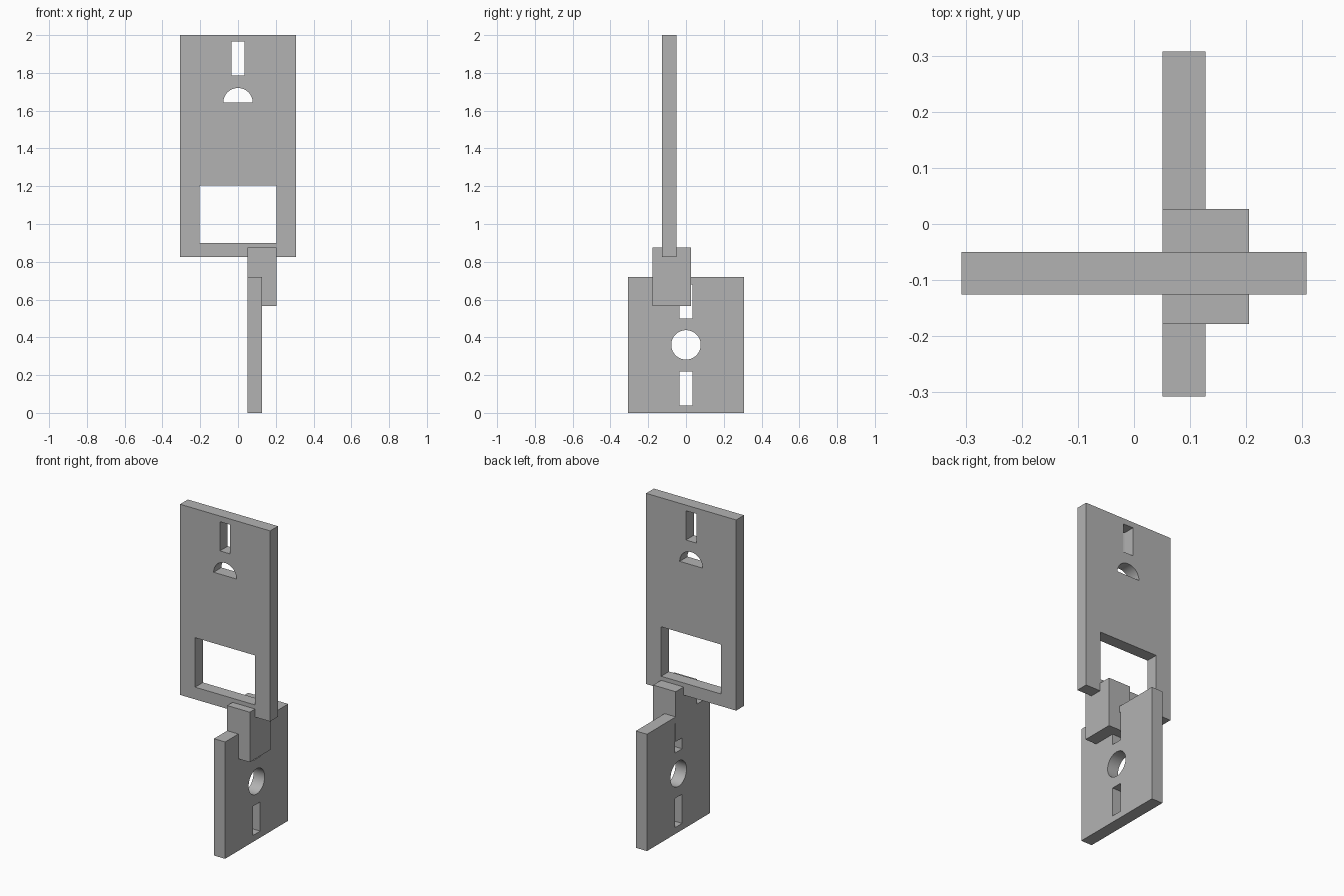
import bpy
import bmesh
from math import sin, cos, pi, radians
from mathutils import Matrix

cube = bpy.data.objects.get("Cube")
if cube:
    bpy.data.objects.remove(cube, do_unlink=True)

GREY = (0.45, 0.45, 0.45, 1)
grey = bpy.data.materials.new("plain grey")
grey.use_nodes = True
grey.diffuse_color = GREY
grey.node_tree.nodes["Principled BSDF"].inputs["Base Color"].default_value = GREY


def rect(half_width, low, high):
    return [(-half_width, low), (half_width, low), (half_width, high), (-half_width, high)]


def arc(radius, height, sweep, steps):
    return [(radius * cos(sweep * i / steps), height + radius * sin(sweep * i / steps))
            for i in range(steps)]


def finish(name, bm, smooth=False):
    mesh = bpy.data.meshes.new(name)
    bm.to_mesh(mesh)
    bm.free()
    mesh.materials.clear()
    mesh.materials.append(grey)
    obj = bpy.data.objects.new(name, mesh)
    bpy.context.collection.objects.link(obj)
    if smooth:
        bpy.ops.object.select_all(action="DESELECT")
        obj.select_set(True)
        bpy.context.view_layer.objects.active = obj
        bpy.ops.object.shade_smooth_by_angle(angle=radians(30))
    return obj


def plate(name, loops, thickness, transform):
    """Fill an outline with holes, give it thickness and stand it up."""
    curve = bpy.data.curves.new(name + " outline", "CURVE")
    curve.dimensions = "2D"
    curve.fill_mode = "BOTH"
    curve.extrude = thickness / 2
    for loop in loops:
        spline = curve.splines.new("POLY")
        spline.points.add(len(loop) - 1)
        for point, (u, v) in zip(spline.points, loop):
            point.co = (u, v, 0, 1)
        spline.use_cyclic_u = True
    helper = bpy.data.objects.new(name + " outline", curve)
    bpy.context.collection.objects.link(helper)
    bpy.context.view_layer.update()
    filled = bpy.data.meshes.new_from_object(
        helper.evaluated_get(bpy.context.evaluated_depsgraph_get()))
    bpy.data.objects.remove(helper, do_unlink=True)

    bm = bmesh.new()
    bm.from_mesh(filled)
    bpy.data.meshes.remove(filled)
    bmesh.ops.remove_doubles(bm, verts=bm.verts, dist=0.0001)
    bmesh.ops.recalc_face_normals(bm, faces=bm.faces)
    bm.transform(transform)
    return finish(name, bm, smooth=True)


THICK = 0.076
HALF = 0.307
HOLE = 0.078
SLOT = 0.035
upright = Matrix.Rotation(pi / 2, 4, "X")
sideways = Matrix.Rotation(pi / 2, 4, "Z") @ upright

# Tall front-facing plate: window, half-round hole and slot
half_round = arc(HOLE, 1.642, pi, 32) + [(-HOLE, 1.642)]
plate("upper_plate",
      [rect(HALF, 0.825, 2), rect(0.204, 0.9, 1.205), half_round, rect(SLOT, 1.785, 1.965)],
      THICK, Matrix.Translation((0, -0.088, 0)) @ upright)

# Short side-facing plate: round hole between two slots
plate("lower_plate",
      [rect(HALF, 0, 0.72), arc(HOLE, 0.36, 2 * pi, 64),
       rect(SLOT, 0.04, 0.22), rect(SLOT, 0.5, 0.68)],
      THICK, Matrix.Translation((0.089, 0, 0)) @ sideways)

# Solid block that joins the two plates
bm = bmesh.new()
bmesh.ops.create_cube(bm, size=1)
bm.transform(Matrix.Translation((0.128, -0.0755, 0.721))
             @ Matrix.Diagonal((0.154, 0.205, 0.308, 1)))
finish("joining_block", bm)
